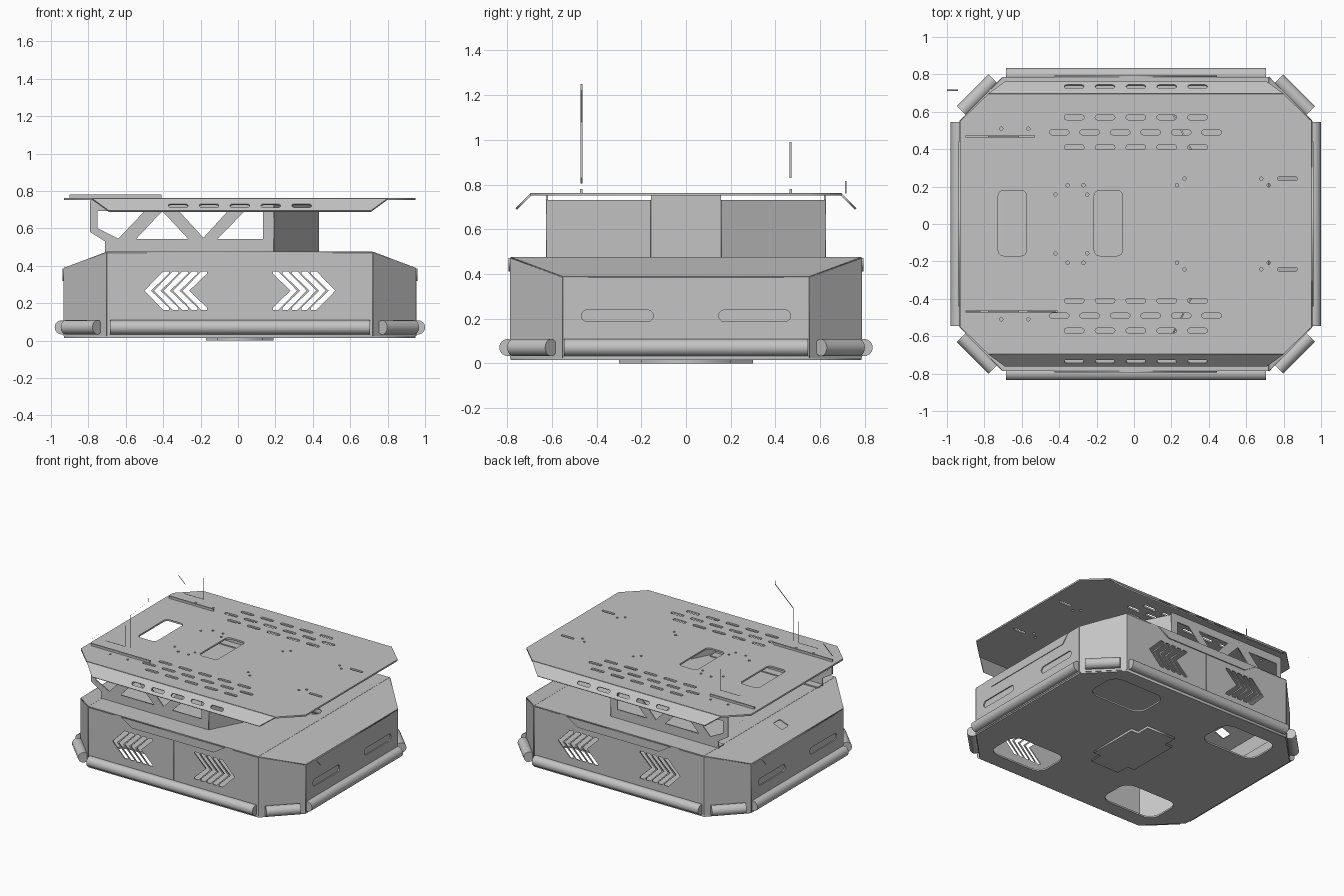
import bpy, bmesh, math
from mathutils import Vector, Matrix

if "Cube" in bpy.data.objects:
    bpy.data.objects.remove(bpy.data.objects["Cube"])

grey = bpy.data.materials.new("sheet_grey")
grey.use_nodes = True
grey.diffuse_color = (0.55, 0.55, 0.55, 1)
grey.node_tree.nodes["Principled BSDF"].inputs["Base Color"].default_value = (0.55, 0.55, 0.55, 1)

CX = 0.01          # body centre in x
XI, XO = 0.71, 0.94  # inner and outer half length
YI, YO = 0.55, 0.785  # inner and outer half width
Z0, ZE, ZT = 0.025, 0.385, 0.472  # floor, end wall top, deck
T = 0.008
Z = (0, 0, 1)


def add(name, mesh, matrix=Matrix()):
    ob = bpy.data.objects.new(name, mesh)
    bpy.context.collection.objects.link(ob)
    ob.matrix_world = matrix
    mesh.materials.clear()
    mesh.materials.append(grey)
    return ob


def plate(name, outline, holes, origin, u, v, thick=T):
    """Flat sheet with cut-outs, drawn in the plane of u and v."""
    cu = bpy.data.curves.new(name + "_profile", 'CURVE')
    cu.dimensions = '2D'
    cu.fill_mode = 'BOTH'
    cu.extrude = thick / 2
    for loop in [outline] + holes:
        sp = cu.splines.new('POLY')
        sp.points.add(len(loop) - 1)
        for p, (a, b) in zip(sp.points, loop):
            p.co = (a, b, 0, 1)
        sp.use_cyclic_u = True
    tmp = bpy.data.objects.new("profile", cu)
    bpy.context.collection.objects.link(tmp)
    deps = bpy.context.evaluated_depsgraph_get()
    mesh = bpy.data.meshes.new_from_object(tmp.evaluated_get(deps))
    bpy.data.objects.remove(tmp)
    mesh.name = name
    u, v = Vector(u).normalized(), Vector(v).normalized()
    m = Matrix((u, v, u.cross(v))).transposed().to_4x4()
    m.translation = Vector(origin) + Vector((CX, 0, 0))
    return add(name, mesh, m)


def rrect(x, y, w, h, r, n=5):
    pts = []
    for k, (sx, sy) in enumerate([(1, 1), (-1, 1), (-1, -1), (1, -1)]):
        for i in range(n + 1):
            a = (k + i / n) * math.pi / 2
            pts.append((x + sx * (w / 2 - r) + r * math.cos(a),
                        y + sy * (h / 2 - r) + r * math.sin(a)))
    return pts


def slot(x, y, w=0.105, h=0.026):
    return rrect(x, y, w, h, h * 0.49)


def dot(x, y, r=0.009):
    return [(x + r * math.cos(a * math.pi / 5), y + r * math.sin(a * math.pi / 5)) for a in range(10)]


def trapezoid(top, bottom, height):
    return [(-top, 0), (top, 0), (bottom, height), (-bottom, height)]


def chevron(s, tip):
    m, h = 0.267, 0.103
    return [(s * (tip - d), m + dz) for d, dz in
            [(0, 0), (.1, h), (.13, h), (.13, h - .012), (.035, 0),
             (.13, .012 - h), (.13, -h), (.1, -h)]]


def box(name, x, y, z):
    bm = bmesh.new()
    bmesh.ops.create_cube(bm, size=1)
    for p in bm.verts:
        p.co = [c[0] + (q + .5) * (c[1] - c[0]) for c, q in zip((x, y, z), p.co)]
    mesh = bpy.data.meshes.new(name)
    bm.to_mesh(mesh)
    bm.free()
    return add(name, mesh)


def bumper(name, x, y, length, angle, r=0.038):
    bm = bmesh.new()
    bmesh.ops.create_cone(bm, cap_ends=True, segments=24, radius1=r, radius2=r, depth=length)
    mesh = bpy.data.meshes.new(name)
    bm.to_mesh(mesh)
    bm.free()
    m = (Matrix.Translation((x + CX, y, 0.071)) @ Matrix.Rotation(angle, 4, 'Z')
         @ Matrix.Rotation(math.pi / 2, 4, 'Y'))
    ob = add(name, mesh, m)
    bpy.ops.object.select_all(action='DESELECT')
    ob.select_set(True)
    bpy.context.view_layer.objects.active = ob
    bpy.ops.object.shade_smooth_by_angle(angle=math.radians(40))


def ribbon(name, pts, y, w=0.008):
    """Open strip following a path of (x, z) points."""
    verts = [(x, y + s * w / 2, z) for x, z in pts for s in (-1, 1)]
    faces = [(2 * i, 2 * i + 1, 2 * i + 3, 2 * i + 2) for i in range(len(pts) - 1)]
    mesh = bpy.data.meshes.new(name)
    mesh.from_pydata(verts, [], faces)
    add(name, mesh)


# Lower body: floor, deck and walls
octagon = [(XI, YO), (-XI, YO), (-XO, YI), (-XO, -YI), (-XI, -YO), (XI, -YO), (XO, -YI), (XO, YI)]
wheel_holes = [rrect(sx * .5, sy * .53, .46, .28, .08) for sx in (-1, 1) for sy in (-1, 1)]
plate("floor", octagon, wheel_holes, (0, 0, .021), (1, 0, 0), (0, 1, 0), .012)
plate("floor_hatch", [(-.18, -.2), (-.12, -.2), (-.12, -.3), (.12, -.3), (.12, -.2), (.18, -.2),
                      (.18, .2), (.12, .2), (.12, .3), (-.12, .3), (-.12, .2), (-.18, .2)],
      [], (0, 0, .008), (1, 0, 0), (0, 1, 0), .016)
plate("deck", [(-XI, -YO), (XI, -YO), (XI, YO), (-XI, YO)], [dot(.6, .04, .05)],
      (0, 0, ZT), (1, 0, 0), (0, 1, 0))
slope = Vector((XO - XI, 0, ZE - ZT))
corner = Vector((XO - XI, YI - YO, 0))
for s, side in ((-1, "right"), (1, "left")):
    hole = [rrect(0, .1, .08, .08, .01)] if s < 0 else []
    plate(side + "_deck_slope", trapezoid(YO, YI, slope.length), hole, (s * XI, 0, ZT),
          (0, 1, 0), (s * slope.x, 0, slope.z))
    plate(side + "_end_wall", [(-YI, Z0), (YI, Z0), (YI, ZE), (-YI, ZE)],
          [slot(k * .307, .213, .32, .052) for k in (-1, 1)], (s * XO, 0, 0), (0, 1, 0), Z)
    plate(side + "_slot_backing", rrect(0, .213, 1, .1, .02), [], (s * (XO - .012), 0, 0), (0, 1, 0), Z)
    plate(side + "_end_tongue", trapezoid(.44, .38, .065), [], (s * (XO + .005), 0, ZE),
          (0, 1, 0), (0, 0, -1))
for s, side in ((-1, "front"), (1, "back")):
    cuts = [chevron(k, .51 - i * .051) for k in (-1, 1) for i in range(5)]
    plate(side + "_wall", [(-XI, Z0), (XI, Z0), (XI, ZT), (-XI, ZT)], cuts,
          (0, s * (YO - T / 2), 0), (1, 0, 0), Z)
    plate(side + "_tongue", trapezoid(.435, .34, .06), [], (0, s * (YO + .004), ZT),
          (1, 0, 0), (0, 0, -1))
    plate(side + "_seam", [(-.003, .11), (.003, .11), (.003, .412), (-.003, .412)], [],
          (0, s * YO, 0), (1, 0, 0), Z, .004)
    for k, end in ((-1, "right"), (1, "left")):
        plate(f"{side}_{end}_corner_wall",
              [(0, Z0), (corner.length, Z0), (corner.length, ZE), (0, ZT)], [],
              (k * XI, s * YO, 0), (k * corner.x, s * corner.y, 0), Z)

# Bumpers around the skirt
for s, side, end in ((-1, "front", "right"), (1, "back", "left")):
    bumper(side + "_bumper", 0, s * (YO + .012), 1.39, 0)
    bumper(end + "_bumper", s * (XO + .012), 0, 1.09, math.pi / 2)
    for k, name in ((-1, "right"), (1, "left")):
        bumper(f"{side}_{name}_corner_bumper", k * .846, s * .688, .24, -s * k * math.pi / 4)

# Tower: two trusses and a faceted nose
truss = [(-.8, .75), (-.8, .58), (-.72, .53), (-.72, ZT), (.18, ZT), (.18, .75)]
truss_holes = [[(-.76, .692), (-.51, .692), (-.65, .545), (-.76, .6)],
               [(-.415, .692), (-.555, .543), (-.275, .543)],
               [(-.325, .692), (-.065, .692), (-.195, .55)],
               [(.025, .692), (.125, .692), (.125, .543), (-.12, .543)]]
for s, side in ((-1, "front"), (1, "back")):
    plate(side + "_truss", truss, truss_holes, (0, s * .622, 0), (1, 0, 0), Z)
    box(side + "_truss_foot", (-.71, .19), sorted((s * .56, s * .62)), (.476, .484))
    facet = Vector((.24, -s * .466, 0))
    plate(side + "_nose_facet", [(0, ZT), (facet.length, ZT), (facet.length, .73), (0, .73)], [],
          (.18, s * .622, 0), facet, Z)
plate("nose", [(-.156, ZT), (.156, ZT), (.156, .75), (-.156, .75)], [], (.42, 0, 0), (0, 1, 0), Z)

# Top plate with slots, windows and bent flanges
columns = [-.33 + i * .165 for i in range(5)]
holes = [rrect(x, .005, .152, .35, .03) for x in (-.66, -.147)]
for s in (-1, 1):
    holes += [slot(x, s * y) for x in columns for y in (.41, .57)]
    holes += [slot(-.41 + i * .163, s * .49) for i in range(6)]
    holes.append(slot(.81, s * .243, .105, .02))
    holes += [dot(x, s * y) for x, y in ((-.43, .157), (-.365, .207), (-.28, .207), (-.26, .157), (.22, .207),
                                         (.26, .243), (.67, .243), (.71, .207), (-.72, .51), (-.575, .51))]
plate("top_plate", [(XO, YI), (.79, .695), (-.79, .695), (-XO, YI),
                    (-XO, -YI), (-.79, -.695), (.79, -.695), (XO, -YI)],
      holes, (0, 0, .757), (1, 0, 0), (0, 1, 0), .012)
for s, side in ((-1, "front"), (1, "back")):
    plate(side + "_flange", trapezoid(.79, .70, .093), [slot(x, .055) for x in columns],
          (0, s * .693, .757), (1, 0, 0), (0, s, -1), .01)

# Thin upright brackets on the top plate
for s, side in ((-1, "front"), (1, "back")):
    y = s * .468
    box(side + "_bracket_base", (-.9, -.53 if s > 0 else -.41), (y - .005, y + .005), (.763, .78))
    ribbon(side + "_bracket_gusset", [(-.78, .83), (-.615, .83), (-.615, .99)], y)
ribbon("tall_bracket_edge", [(-.57, .83), (-.57, 1.08), (-.42, 1.22), (-.42, 1.25)], -.468)
ribbon("bracket_edge", [(-.9, .805), (-.82, .88)], -.468)
ribbon("loose_tab", [(-1, .815), (-.94, .76)], .715, .006)
